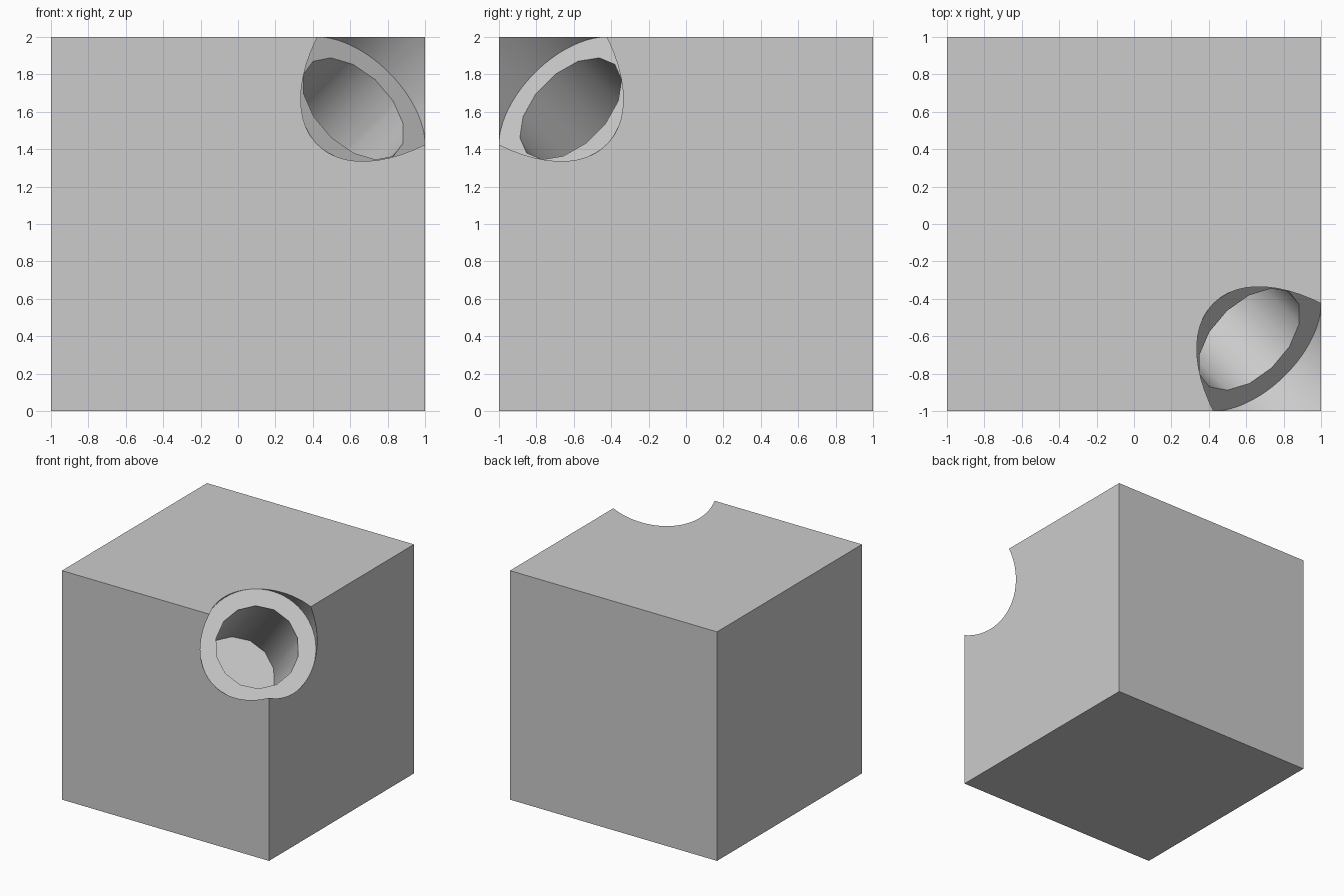
import bpy, bmesh, math
from mathutils import Matrix, Vector

if "Cube" in bpy.data.objects:
    bpy.data.objects.remove(bpy.data.objects["Cube"])

CORNER = Vector((1, -1, 2))
# frame whose z axis runs out of the cube along its corner diagonal
U = Vector((1, 1, 0)).normalized()
V = Vector((-1, 1, 2)).normalized()
D = Vector((1, -1, 1)).normalized()
FRAME = Matrix((U, V, D)).transposed().to_4x4()


def new_object(name, bm):
    mesh = bpy.data.meshes.new(name)
    bm.to_mesh(mesh)
    bm.free()
    ob = bpy.data.objects.new(name, mesh)
    bpy.context.collection.objects.link(ob)
    return ob


def drill(target, name, radius, sides, start, end, turn=0.0):
    """Cut a round hole along the corner diagonal; depths measured from the corner."""
    bm = bmesh.new()
    place = (Matrix.Translation(CORNER - D * (start + end) / 2) @ FRAME
             @ Matrix.Rotation(math.radians(turn), 4, 'Z'))
    bmesh.ops.create_cone(bm, cap_ends=True, segments=sides, radius1=radius,
                          radius2=radius, depth=end - start, matrix=place)
    cutter = new_object(name, bm)
    mod = target.modifiers.new(name, 'BOOLEAN')
    mod.operation = 'DIFFERENCE'
    mod.solver = 'EXACT'
    mod.object = cutter
    bpy.context.view_layer.objects.active = target
    bpy.ops.object.modifier_apply(modifier=mod.name)
    bpy.data.objects.remove(cutter)


# solid cube
bm = bmesh.new()
bmesh.ops.create_cube(bm, size=2, matrix=Matrix.Translation((0, 0, 1)))
block = new_object("drilled_block", bm)

# wide shallow seat, then the narrow deep bore
drill(block, "seat_cutter", 0.47, 64, -0.6, 0.664)
drill(block, "bore_cutter", 0.334, 14, 0.4, 2.0, turn=-4)

# smooth hole walls, sharp edges
bpy.ops.object.select_all(action='DESELECT')
block.select_set(True)
bpy.context.view_layer.objects.active = block
bpy.ops.object.shade_smooth_by_angle(angle=math.radians(30))
